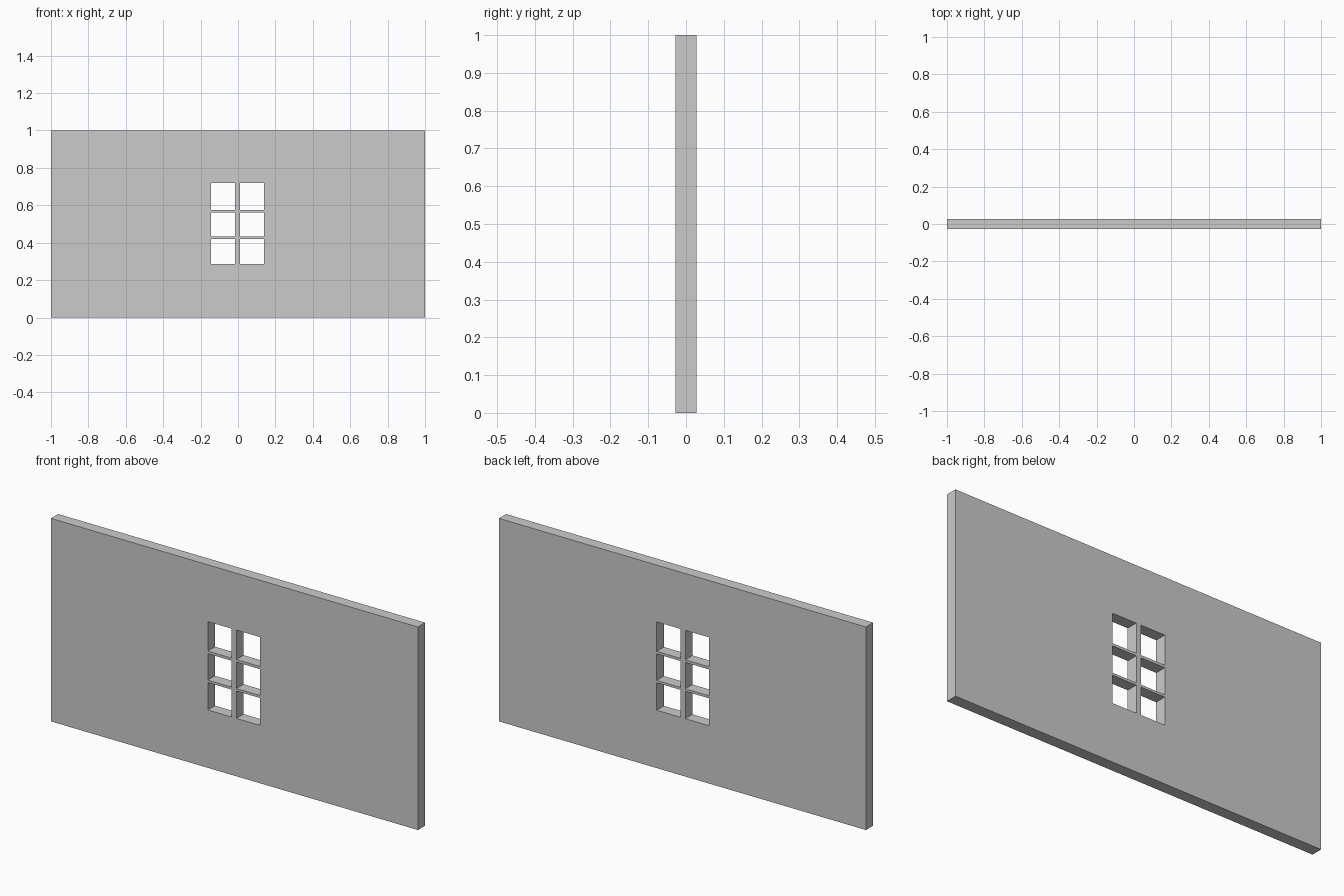
import bpy, bmesh

if "Cube" in bpy.data.objects:
    bpy.data.objects.remove(bpy.data.objects["Cube"])

HALF = 0.028                                   # half wall thickness
XS = [-1, -0.145, -0.016, 0.011, 0.14, 1]      # columns: wall, pane, bar, pane, wall
ZS = [0, 0.285, 0.42, 0.432, 0.562, 0.575, 0.72, 1]  # rows: wall, pane, bar, pane, bar, pane, wall

# Wall face as a grid, leaving the six panes open
bm = bmesh.new()
grid = [[bm.verts.new((x, -HALF, z)) for z in ZS] for x in XS]
for i in range(len(XS) - 1):
    for j in range(len(ZS) - 1):
        if i % 2 and j % 2:
            continue
        bm.faces.new((grid[i][j], grid[i + 1][j], grid[i + 1][j + 1], grid[i][j + 1]))

# Give the wall its thickness
ext = bmesh.ops.extrude_face_region(bm, geom=bm.faces[:], use_keep_orig=True)
new_verts = [g for g in ext["geom"] if isinstance(g, bmesh.types.BMVert)]
bmesh.ops.translate(bm, verts=new_verts, vec=(0, 2 * HALF, 0))
bmesh.ops.recalc_face_normals(bm, faces=bm.faces[:])

mesh = bpy.data.meshes.new("wall_with_window")
bm.to_mesh(mesh)
bm.free()
wall = bpy.data.objects.new("wall_with_window", mesh)
bpy.context.collection.objects.link(wall)
